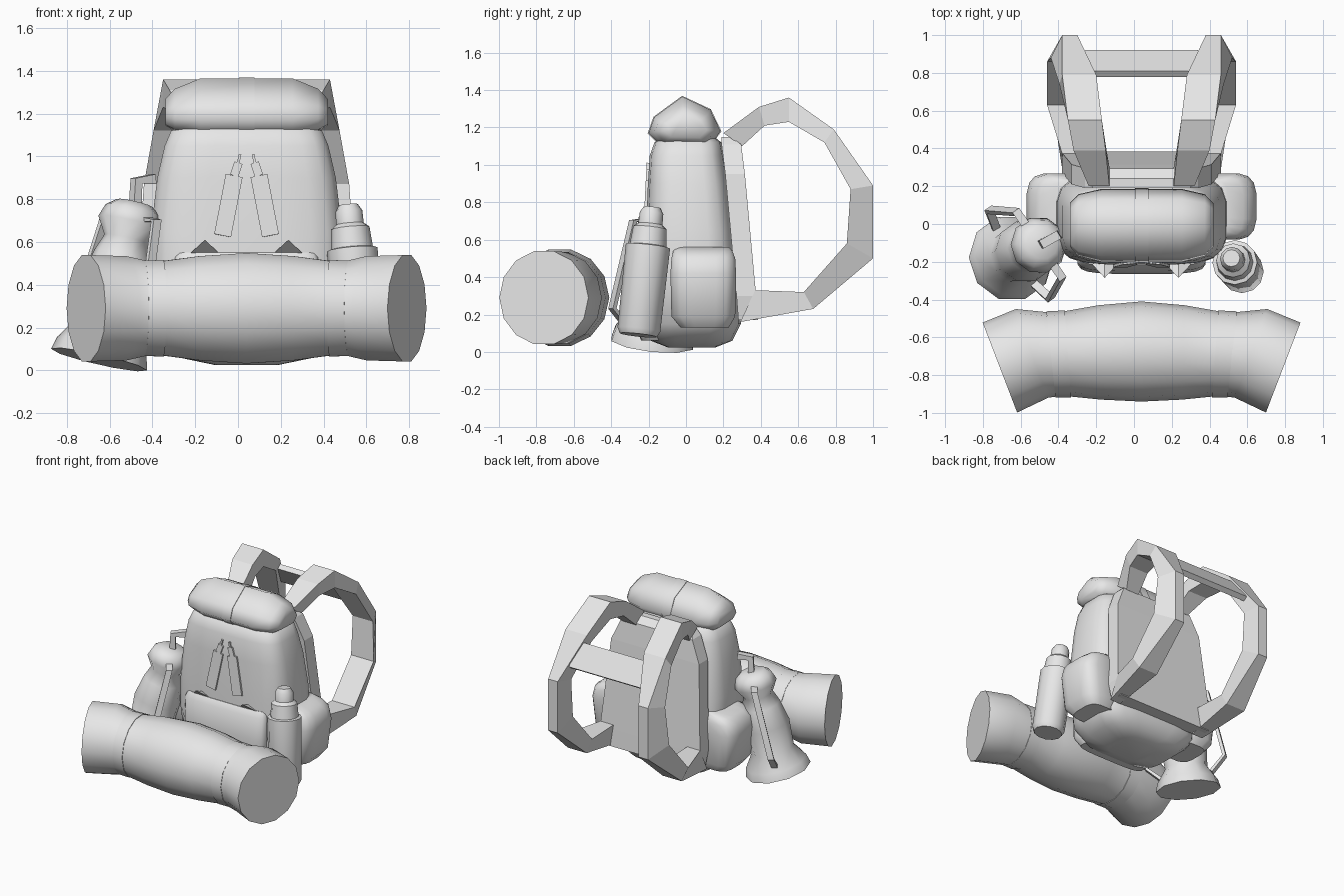
import bpy, bmesh, math
from mathutils import Vector

cube = bpy.data.objects.get("Cube")
if cube:
    bpy.data.objects.remove(cube, do_unlink=True)

CX = 0.04  # centre line of the pack

grey = bpy.data.materials.new("plain_grey")
grey.use_nodes = True
COLOUR = (0.8, 0.8, 0.8, 1)
grey.diffuse_color = COLOUR
grey.node_tree.nodes["Principled BSDF"].inputs["Base Color"].default_value = COLOUR


def finish(name, bm, smooth=None):
    bmesh.ops.recalc_face_normals(bm, faces=bm.faces)
    mesh = bpy.data.meshes.new(name)
    bm.to_mesh(mesh)
    bm.free()
    mesh.materials.append(grey)
    ob = bpy.data.objects.new(name, mesh)
    bpy.context.collection.objects.link(ob)
    if smooth:
        bpy.ops.object.select_all(action='DESELECT')
        ob.select_set(True)
        bpy.context.view_layer.objects.active = ob
        bpy.ops.object.shade_smooth_by_angle(angle=math.radians(smooth))


def loft(name, rings, smooth=None):
    """Skin a list of equal-sized point rings and cap both ends."""
    bm = bmesh.new()
    rows = [[bm.verts.new(p) for p in ring] for ring in rings]
    n = len(rows[0])
    bm.faces.new(rows[0])
    bm.faces.new(rows[-1])
    for a, b in zip(rows, rows[1:]):
        for i in range(n):
            j = (i + 1) % n
            bm.faces.new((a[i], a[j], b[j], b[i]))
    finish(name, bm, smooth)


def rounded(z, x0, x1, y0, y1, n=20, power=0.5):
    """Rounded rectangle outline at height z."""
    pts = []
    for i in range(n):
        a = math.tau * (i + 0.5) / n
        c, s = math.cos(a), math.sin(a)
        u = math.copysign(abs(c) ** power, c)
        v = math.copysign(abs(s) ** power, s)
        pts.append(((x0 + x1) / 2 + u * (x1 - x0) / 2,
                    (y0 + y1) / 2 + v * (y1 - y0) / 2, z))
    return pts


def placer(base, top):
    """Map points of a local upright frame onto a tilted axis."""
    base = Vector(base)
    q = Vector((0, 0, 1)).rotation_difference(Vector(top) - base)
    return lambda p: base + q @ Vector(p)


def lathe(name, profile, place, n, smooth):
    rings = [[place((r * math.cos(math.tau * i / n), r * math.sin(math.tau * i / n), t))
              for i in range(n)] for t, r in profile]
    loft(name, rings, smooth)


def bar(name, path, across, half, thick):
    """Square bar along a path; across is its width direction."""
    path = [Vector(p) for p in path]
    across = Vector(across).normalized()
    rings = []
    for i, p in enumerate(path):
        d = path[min(i + 1, len(path) - 1)] - path[max(i - 1, 0)]
        up = d.cross(across).normalized() * thick
        w = across * half
        rings.append([p + w + up, p - w + up, p - w - up, p + w - up])
    loft(name, rings)


# Main bag
levels = [(0.025, 0.15, -0.1, 0.16), (0.06, 0.32, -0.19, 0.25), (0.15, 0.42, -0.22, 0.295),
          (0.4, 0.455, -0.22, 0.28), (0.65, 0.45, -0.215, 0.26), (0.9, 0.42, -0.205, 0.23),
          (1.05, 0.385, -0.195, 0.205), (1.12, 0.355, -0.17, 0.19), (1.16, 0.29, -0.12, 0.14)]
loft("main_bag", [rounded(z, CX - h, CX + h, a, b) for z, h, a, b in levels], 45)

# Front pocket
levels = [(0.06, 0.28, -0.24), (0.12, 0.33, -0.265), (0.35, 0.34, -0.265),
          (0.51, 0.34, -0.25), (0.55, 0.33, -0.22)]
loft("front_pocket", [rounded(z, CX - h, CX + h, y, -0.1) for z, h, y in levels], 45)

# Side pockets
levels = [(0.13, 0.53, -0.03, 0.23), (0.19, 0.58, -0.08, 0.265), (0.42, 0.61, -0.085, 0.27),
          (0.5, 0.59, -0.08, 0.265), (0.54, 0.54, -0.07, 0.25), (0.56, 0.46, -0.05, 0.23)]
for side, s in (("left", 1), ("right", -1)):
    loft(side + "_side_pocket",
         [rounded(z, CX + s * 0.3, CX + s * w, a, b, 16, 0.58) for z, w, a, b in levels], 40)

# Pocket flap points, lifted open
for side, s in (("left", 1), ("right", -1)):
    x = CX + s * 0.195
    bm = bmesh.new()
    vs = [bm.verts.new(p) for p in ((x - 0.07, -0.21, 0.545), (x + 0.07, -0.21, 0.545),
                                    (x, -0.285, 0.61), (x, -0.19, 0.57))]
    for f in ((0, 1, 2), (0, 3, 1), (0, 2, 3), (1, 3, 2)):
        bm.faces.new([vs[i] for i in f])
    finish(side + "_flap_point", bm)

# Zip pulls: tag, clip and tip
for side, s in (("left", 1), ("right", -1)):
    for part, low, high, half in (("tag", (0.112, 0.63), (0.058, 0.91), 0.04),
                                  ("clip", (0.058, 0.91), (0.038, 0.97), 0.02),
                                  ("tip", (0.04, 0.965), (0.03, 1.01), 0.006)):
        a = Vector((CX + s * low[0], -0.222 + (low[1] - 0.63) * 0.05, low[1]))
        b = Vector((CX + s * high[0], -0.222 + (high[1] - 0.63) * 0.05, high[1]))
        bar(f"{side}_zip_{part}", [a, b], (b - a).cross((0, 1, 0)), half, 0.007)

# Top roll and its band
section = [(-0.2, 1.17), (-0.17, 1.255), (-0.02, 1.365), (0.13, 1.295),
           (0.185, 1.18), (0.12, 1.09), (-0.13, 1.1)]


def roll_ring(x, ky, kz):
    return [(CX + x, y * ky, 1.19 + (z - 1.19) * kz) for y, z in section]


half = [(-0.38, 0.6, 0.45), (-0.335, 0.85, 0.72), (-0.215, 1, 1)]
loft("top_roll", [roll_ring(*p) for p in half + [(-x, a, b) for x, a, b in reversed(half)]], 70)
loft("top_roll_band", [roll_ring(x, 1.025, 1.025) for x in (-0.036, 0.036)], 70)

# Back board
loft("back_board", [[(CX - h, f, z), (CX + h, f, z), (CX + h, b, z), (CX - h, b, z)]
                    for z, h, f, b in ((0.17, 0.4, 0.28, 0.385), (0.3, 0.42, 0.27, 0.375),
                                       (0.95, 0.37, 0.21, 0.315), (1.11, 0.3, 0.19, 0.295),
                                       (1.15, 0.26, 0.19, 0.24))])

# Shoulder straps: outer y z, inner y z, outer edge x range, inner edge x range
strap = [(0.2, 1.17, 0.3, 1.1, 0.17, 0.28, 0.17, 0.28),
         (0.39, 1.31, 0.42, 1.21, 0.19, 0.36, 0.19, 0.35),
         (0.55, 1.36, 0.55, 1.23, 0.21, 0.39, 0.21, 0.39),
         (0.79, 1.19, 0.74, 1.12, 0.24, 0.42, 0.24, 0.435),
         (1.0, 0.89, 0.88, 0.87, 0.34, 0.42, 0.31, 0.48),
         (1.0, 0.5, 0.86, 0.58, 0.34, 0.42, 0.31, 0.5),
         (0.68, 0.23, 0.63, 0.32, 0.32, 0.48, 0.31, 0.5),
         (0.29, 0.16, 0.37, 0.33, 0.33, 0.42, 0.31, 0.42)]
for side, s in (("left", 1), ("right", -1)):
    loft(side + "_shoulder_strap",
         [[(CX + s * a, yo, zo), (CX + s * b, yo, zo), (CX + s * d, yi, zi), (CX + s * c, yi, zi)]
          for yo, zo, yi, zi, a, b, c, d in strap])
bar("chest_strap", [(CX - 0.3, 0.85, 1.05), (CX + 0.3, 0.85, 1.05)], (0, 0.5, -0.7), 0.095, 0.02)


# Bedroll, bent forward at both ends
def bed_ring(x, y, r, yaw, n=14):
    a = math.radians(yaw)
    return [(CX + x + r * math.cos(t) * math.sin(a), y + r * math.cos(t) * math.cos(a),
             0.29 + r * math.sin(t)) for t in (math.tau * i / n for i in range(n))]


half = [(-0.75, -0.76, 0.255, -21), (-0.58, -0.685, 0.25, -20), (-0.44, -0.69, 0.22, -5),
        (-0.22, -0.68, 0.25, -2)]
mirrored = [(-x, y, r, -yaw) for x, y, r, yaw in reversed(half)]
loft("bedroll", [bed_ring(*p) for p in half + [(0, -0.675, 0.265, 0)] + mirrored], 40)
for side, s in (("left", 1), ("right", -1)):
    loft(side + "_bedroll_band", [bed_ring(s * 0.48, -0.69, 0.229, s * 6),
                                  bed_ring(s * 0.39, -0.688, 0.231, s * 4)], 40)

# Lantern, leaning against the right side
place = placer((-0.65, -0.18, 0.05), (-0.48, -0.1, 0.8))
lathe("lantern", [(0, 0.23), (0.06, 0.215), (0.16, 0.15), (0.35, 0.165), (0.5, 0.135),
                  (0.58, 0.105), (0.66, 0.152), (0.72, 0.13), (0.755, 0.085)], place, 10, 50)
out = Vector((0.57, -0.82, 0))
for side, s in (("front", 1), ("back", -1)):
    path = [place(out * s * r + Vector((0, 0, t)))
            for r, t in ((0.12, 0.68), (0.21, 0.68), (0.285, 0.2), (0.18, 0.1))]
    bar(f"lantern_{side}_handle", path, (0.82, 0.57, 0), 0.022, 0.012)
bar("lantern_hook", [(-0.48, -0.1, 0.76), (-0.475, -0.1, 0.885), (-0.395, -0.055, 0.895)],
    (0.5, -0.85, 0), 0.024, 0.022)

# Bottle on the left side
lathe("bottle", [(0, 0.1), (0.03, 0.115), (0.48, 0.119), (0.485, 0.098), (0.58, 0.09),
                 (0.6, 0.065), (0.66, 0.063), (0.69, 0.045)],
      placer((0.575, -0.255, 0.09), (0.515, -0.18, 0.78)), 12, 35)
